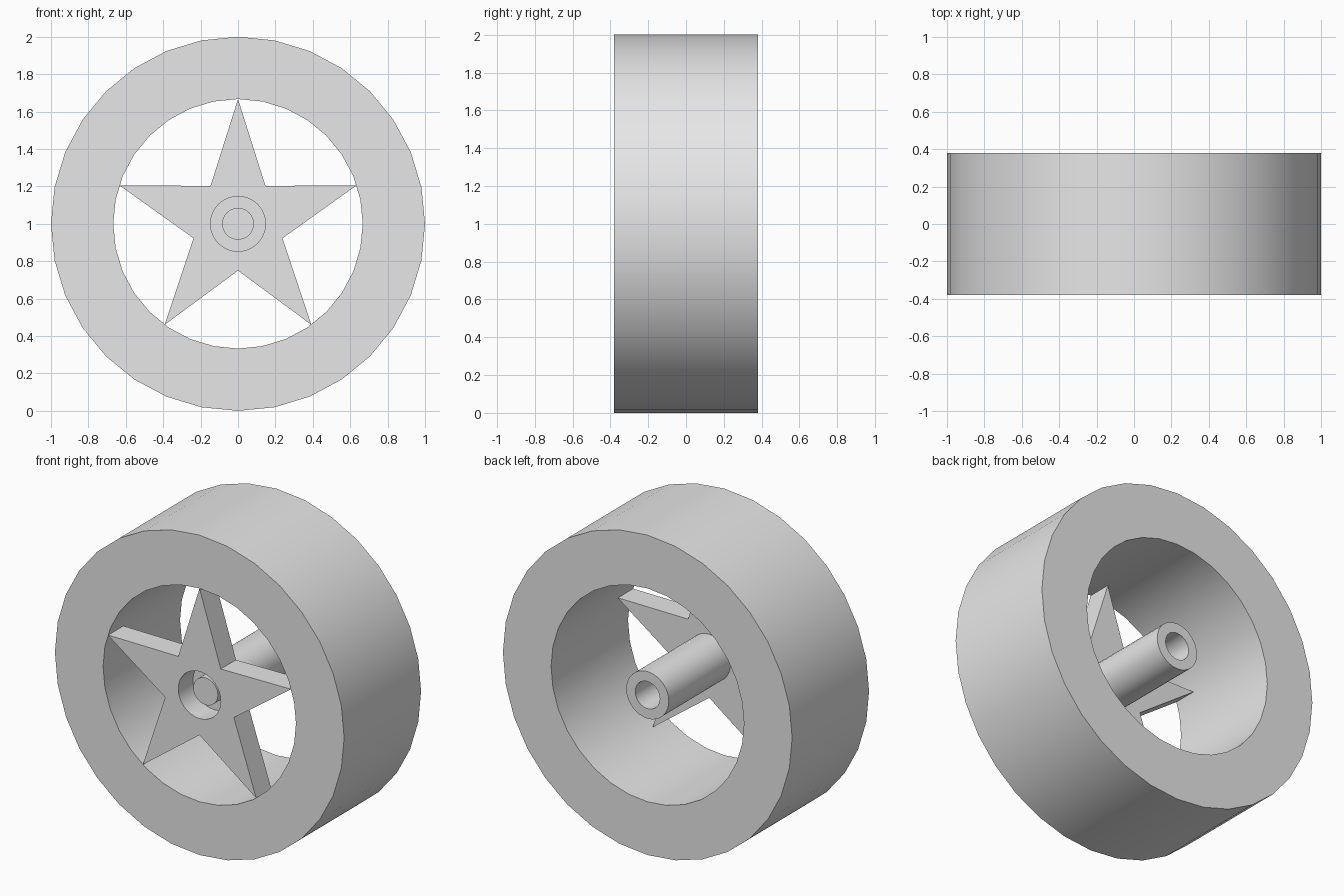
import bpy, bmesh
from math import cos, sin, pi, radians

old = bpy.data.objects.get("Cube")
if old:
    bpy.data.objects.remove(old)

HALF = 0.38        # half of the wheel width
STAR = 0.15        # star thickness
SEGMENTS = 32

grey = bpy.data.materials.new("light_grey")
grey.use_nodes = True
grey.diffuse_color = (0.8, 0.8, 0.8, 1)
grey.node_tree.nodes["Principled BSDF"].inputs["Base Color"].default_value = (0.8, 0.8, 0.8, 1)


def select(obj):
    bpy.ops.object.select_all(action='DESELECT')
    obj.select_set(True)
    bpy.context.view_layer.objects.active = obj


def circle(radius, count=SEGMENTS):
    return [(radius * cos(2 * pi * i / count), radius * sin(2 * pi * i / count))
            for i in range(count)]


def lathe(name, profile, closed=False):
    """Spin a (radius, y) profile around the wheel axis."""
    bm = bmesh.new()
    verts = [bm.verts.new((r, y, 0)) for r, y in profile]
    edges = [bm.edges.new(pair) for pair in zip(verts, verts[1:])]
    if closed:
        edges.append(bm.edges.new((verts[-1], verts[0])))
    bmesh.ops.spin(bm, geom=verts + edges, cent=(0, 0, 0), axis=(0, 1, 0),
                   angle=2 * pi, steps=SEGMENTS, use_duplicate=False)
    bmesh.ops.remove_doubles(bm, verts=bm.verts, dist=0.0001)
    bmesh.ops.recalc_face_normals(bm, faces=bm.faces)
    mesh = bpy.data.meshes.new(name)
    bm.to_mesh(mesh)
    bm.free()
    obj = bpy.data.objects.new(name, mesh)
    bpy.context.collection.objects.link(obj)
    obj.location.z = 1
    mesh.materials.append(grey)
    select(obj)
    bpy.ops.object.shade_smooth_by_angle(angle=radians(30))
    return obj


# Thick outer ring
lathe("tyre", [(1, -HALF), (1, HALF), (0.667, HALF), (0.667, -HALF)], closed=True)

# Axle tube, open at the back, with a small peg inside the front recess
floor = STAR - HALF - 0.005
lathe("axle_tube", [(0, -0.32), (0.085, -0.32), (0.085, floor), (0.147, floor),
                    (0.147, HALF), (0.085, HALF), (0.085, floor + 0.02), (0, floor + 0.02)])

# Five-pointed star plate with a round hub hole
curve = bpy.data.curves.new("star_spokes", 'CURVE')
curve.dimensions = '2D'
curve.fill_mode = 'BOTH'
curve.extrude = STAR / 2
star = []
for i in range(10):
    radius = 0.25 if i % 2 else 0.667
    angle = pi / 2 + i * pi / 5
    star.append((radius * cos(angle), radius * sin(angle)))
for outline in (star, circle(0.147)):
    spline = curve.splines.new('POLY')
    spline.points.add(len(outline) - 1)
    spline.use_cyclic_u = True
    for point, (x, y) in zip(spline.points, outline):
        point.co = (x, y, 0, 1)
spokes = bpy.data.objects.new("star_spokes", curve)
bpy.context.collection.objects.link(spokes)
spokes.rotation_euler.x = pi / 2
spokes.location = (0, STAR / 2 - HALF, 1)
curve.materials.append(grey)
select(spokes)
bpy.ops.object.convert(target='MESH')
bm = bmesh.new()
bm.from_mesh(spokes.data)
bmesh.ops.remove_doubles(bm, verts=bm.verts, dist=0.0001)
bmesh.ops.recalc_face_normals(bm, faces=bm.faces)
bm.to_mesh(spokes.data)
bm.free()
bpy.ops.object.shade_smooth_by_angle(angle=radians(30))
